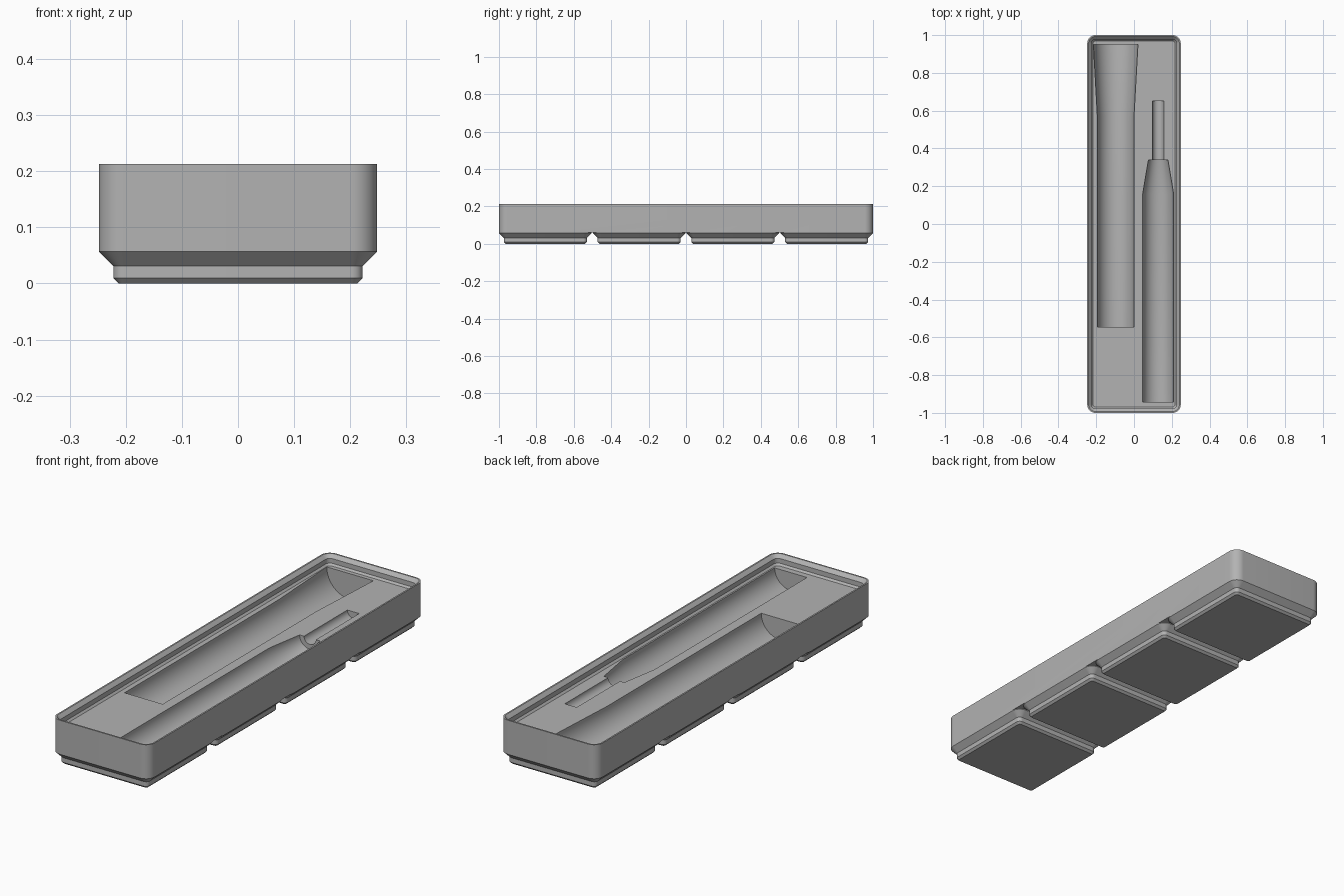
import bpy, bmesh, math

if "Cube" in bpy.data.objects:
    bpy.data.objects.remove(bpy.data.objects["Cube"])

MM = 2 / 167.5          # the tray is 167.5 mm long and 2 units here
PITCH = 42
W, L = 41.5, 167.5
FLOOR, TOP = 14.0, 17.8

grey = bpy.data.materials.new("light_grey")
grey.diffuse_color = (0.45, 0.45, 0.45, 1)
grey.use_nodes = True
grey.node_tree.nodes["Principled BSDF"].inputs["Base Color"].default_value = grey.diffuse_color


def rounded_rect(w, l, r, z, cy=0, n=12):
    pts = []
    for i, (sx, sy) in enumerate([(1, 1), (-1, 1), (-1, -1), (1, -1)]):
        for k in range(n + 1):
            a = math.pi / 2 * (i + k / n)
            pts.append((sx * (w / 2 - r) + r * math.cos(a),
                        cy + sy * (l / 2 - r) + r * math.sin(a), z))
    return pts


def loft(name, rings):
    """Skin closed rings of equal count and cap both ends."""
    bm = bmesh.new()
    vs = [[bm.verts.new([c * MM for c in p]) for p in ring] for ring in rings]
    n = len(vs[0])
    for a, b in zip(vs, vs[1:]):
        for i in range(n):
            j = (i + 1) % n
            bm.faces.new((a[i], a[j], b[j], b[i]))
    bm.faces.new(vs[0][::-1])
    bm.faces.new(vs[-1])
    bmesh.ops.recalc_face_normals(bm, faces=bm.faces)
    me = bpy.data.meshes.new(name)
    bm.to_mesh(me)
    bm.free()
    me.materials.append(grey)
    ob = bpy.data.objects.new(name, me)
    bpy.context.collection.objects.link(ob)
    return ob


def lathe_y(name, cx, profile, n=96):
    """Round tool shape lying along y: profile of (y, radius) in units."""
    return loft(name, [[(cx / MM + r / MM * math.cos(2 * math.pi * i / n), y / MM,
                         FLOOR + r / MM * math.sin(2 * math.pi * i / n))
                        for i in range(n)] for y, r in profile])


def boolean(target, tool, op):
    m = target.modifiers.new(op.lower(), 'BOOLEAN')
    m.operation, m.solver, m.object = op, 'EXACT', tool
    bpy.context.view_layer.objects.active = target
    bpy.ops.object.modifier_apply(modifier=m.name)
    bpy.data.objects.remove(tool, do_unlink=True)


# tray body: outer wall, stepped stacking lip, flat inner floor (inset, z)
body_profile = [(0, 5), (0, TOP), (0.6, TOP), (1.9, 16.5), (1.9, 14.7), (2.6, FLOOR)]
tray = loft("tray_body", [rounded_rect(W - 2 * d, L - 2 * d, 3.75 - d, z)
                          for d, z in body_profile])

# four stepped feet, each running slightly into the body
foot_profile = [(2.95, 0), (2.15, 0.8), (2.15, 2.6), (0, 4.75), (0, 5), (0.4, 5.4)]
for k in range(4):
    cy = (k - 1.5) * PITCH
    foot = loft("foot", [rounded_rect(W - 2 * d, W - 2 * d, 3.75 - d, z, cy)
                         for d, z in foot_profile])
    boolean(tray, foot, 'UNION')

# tool pockets: flared handle, and stepped pen shape
boolean(tray, lathe_y("flared_pocket", -0.097,
        [(-0.545, 0.097), (0.57, 0.097), (0.95, 0.118)]), 'DIFFERENCE')
boolean(tray, lathe_y("pen_pocket", 0.128,
        [(-0.942, 0.082), (0.16, 0.082), (0.338, 0.052), (0.338, 0.03), (0.652, 0.03)]),
        'DIFFERENCE')

bpy.ops.object.select_all(action='DESELECT')
tray.select_set(True)
bpy.context.view_layer.objects.active = tray
bpy.ops.object.shade_smooth_by_angle(angle=math.radians(20))
